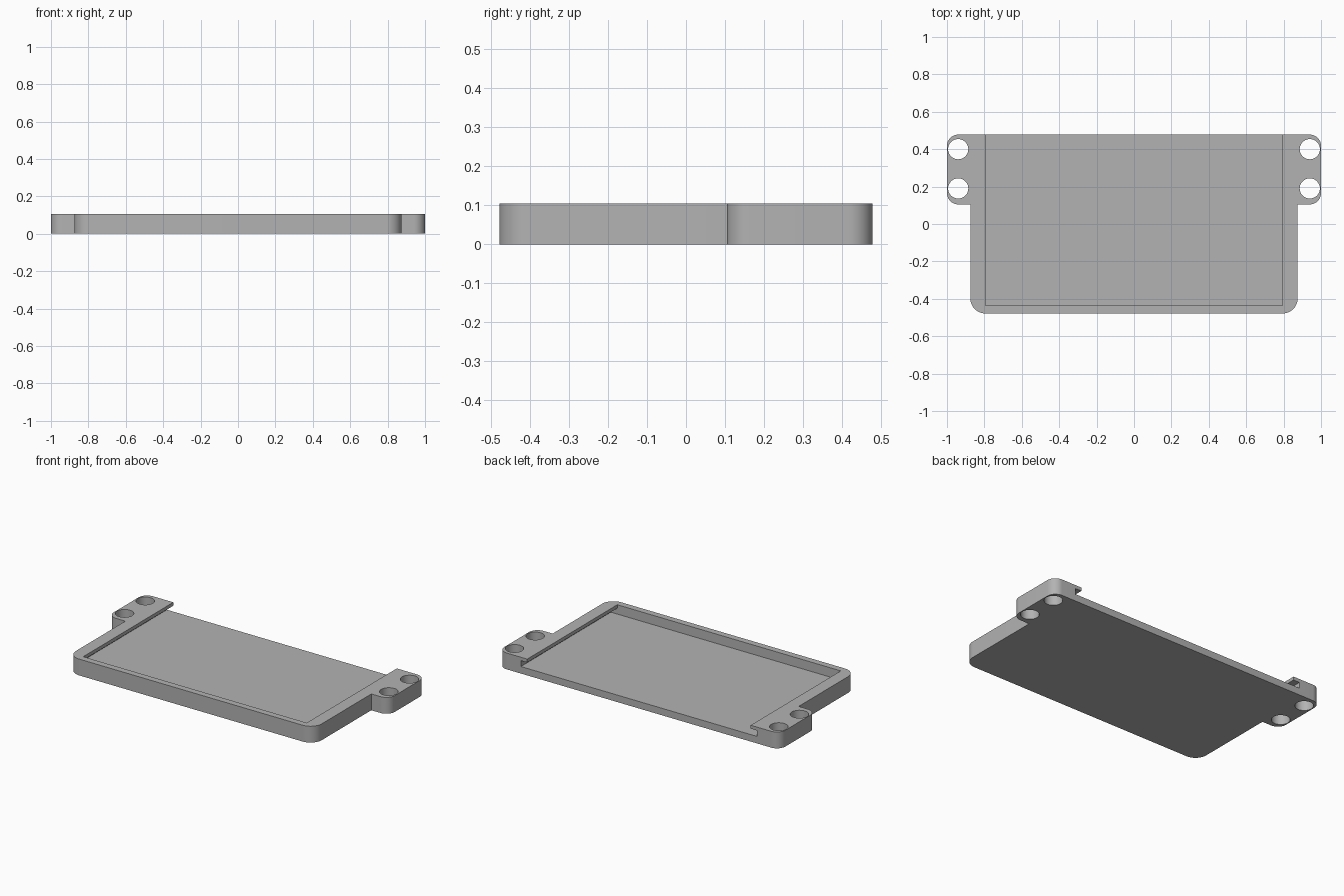
import bpy, bmesh
from math import sin, cos, pi, radians
from mathutils import Vector

cube = bpy.data.objects.get("Cube")
if cube:
    bpy.data.objects.remove(cube, do_unlink=True)

HEIGHT, HALF_Y = 0.105, 0.478
FLOOR_Z, LIP_Z = 0.045, 0.083
POCKET_X, LIP_X, POCKET_FRONT = 0.84, 0.795, -0.437

grey = bpy.data.materials.new("plain grey")
grey.use_nodes = True
grey.diffuse_color = (0.45, 0.45, 0.45, 1)
grey.node_tree.nodes["Principled BSDF"].inputs["Base Color"].default_value = grey.diffuse_color


def prism(name, points, direction):
    """Extrude a closed outline of 3D points along a direction."""
    bm = bmesh.new()
    face = bm.faces.new([bm.verts.new(p) for p in points])
    out = bmesh.ops.extrude_face_region(bm, geom=[face])
    moved = [v for v in out["geom"] if isinstance(v, bmesh.types.BMVert)]
    bmesh.ops.translate(bm, verts=moved, vec=Vector(direction))
    bmesh.ops.recalc_face_normals(bm, faces=bm.faces)
    mesh = bpy.data.meshes.new(name)
    bm.to_mesh(mesh)
    bm.free()
    mesh.materials.append(grey)
    obj = bpy.data.objects.new(name, mesh)
    bpy.context.collection.objects.link(obj)
    return obj


def arc(cx, cy, r, start, end, steps=12):
    angles = [radians(start + (end - start) * i / steps) for i in range(steps + 1)]
    return [(cx + r * cos(a), cy + r * sin(a)) for a in angles]


def cut(target, cutter):
    cutter.hide_render = True
    mod = target.modifiers.new("cut", "BOOLEAN")
    mod.operation, mod.solver, mod.object = "DIFFERENCE", "EXACT", cutter
    bpy.context.view_layer.objects.active = target
    bpy.ops.object.modifier_apply(modifier=mod.name)
    bpy.data.objects.remove(cutter, do_unlink=True)


# Tray outline: rounded front corners and a rounded ear on each side at the back
side, body_r, ear_r, ear_front = 0.875, 0.08, 0.06, 0.105
half = arc(side - body_r, -HALF_Y + body_r, body_r, -90, 0)
half.append((side, ear_front))
half += arc(1 - ear_r, ear_front + ear_r, ear_r, -90, 0)
half += arc(1 - ear_r, HALF_Y - ear_r, ear_r, 0, 90)
outline = half + [(-x, y) for x, y in reversed(half)]
tray = prism("tray", [(x, y, 0) for x, y in outline], (0, 0, HEIGHT))

# Pocket open at the back, undercut beneath the side lips
right = [(POCKET_X, FLOOR_Z), (POCKET_X, LIP_Z), (LIP_X, LIP_Z), (LIP_X, 0.2)]
section = right + [(-x, z) for x, z in reversed(right)]
cut(tray, prism("pocket_cutter", [(x, POCKET_FRONT, z) for x, z in section], (0, 1.2, 0)))

# Two screw holes through each ear
for x in (-0.94, 0.94):
    for y in (0.19, 0.4):
        ring = arc(x, y, 0.054, 0, 360, 40)[:-1]
        cut(tray, prism("hole_cutter", [(px, py, -0.1) for px, py in ring], (0, 0, 0.4)))

# Smooth the rounded walls, keep the edges sharp
bpy.ops.object.select_all(action="DESELECT")
tray.select_set(True)
bpy.context.view_layer.objects.active = tray
bpy.ops.object.shade_smooth_by_angle(angle=radians(30))
